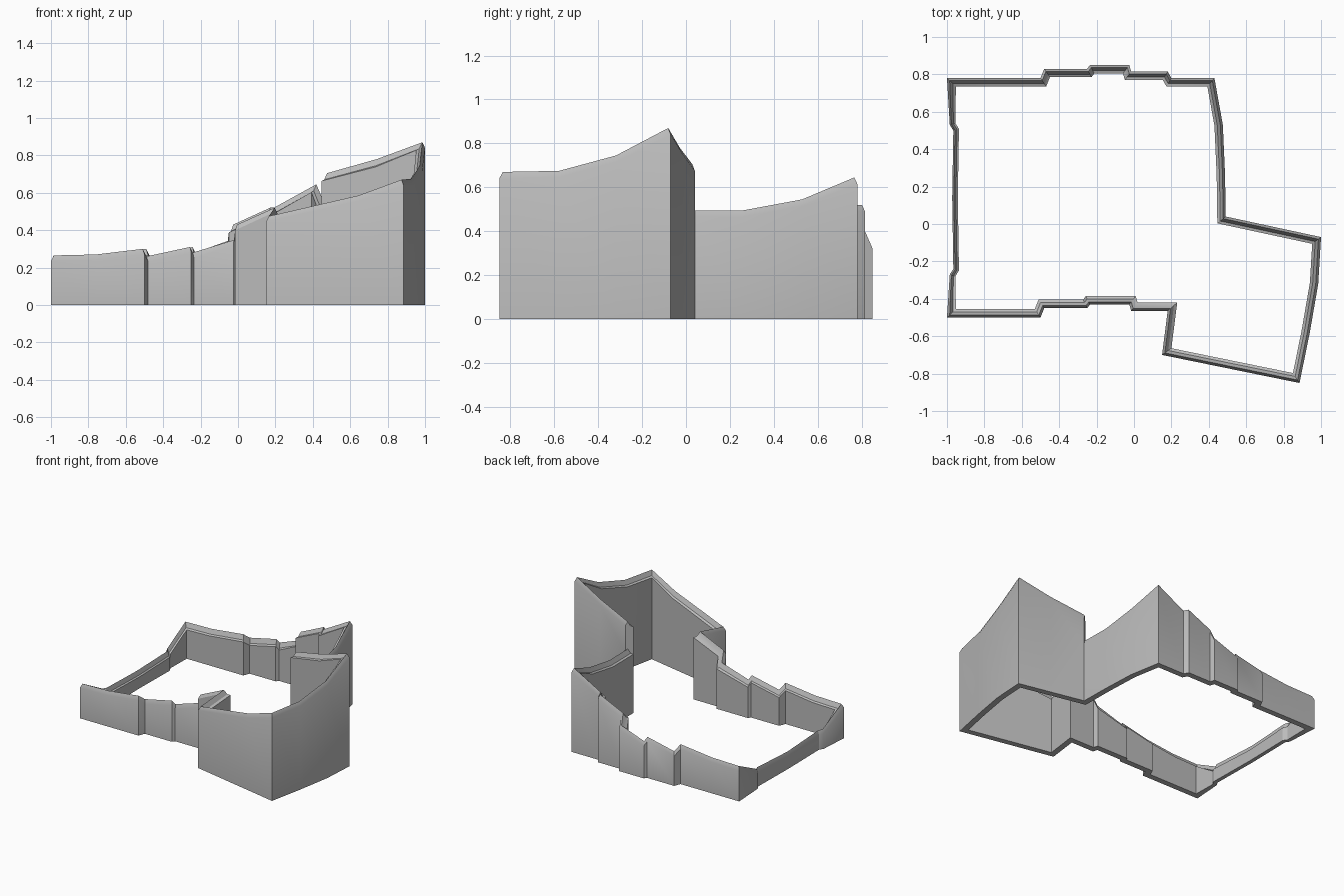
import bpy
import bmesh
from mathutils import Vector

cube = bpy.data.objects.get("Cube")
if cube:
    bpy.data.objects.remove(cube, do_unlink=True)

# One plain stone colour
stone = bpy.data.materials.new("stone grey")
stone.use_nodes = True
grey = (0.5, 0.5, 0.5, 1.0)
stone.diffuse_color = grey
stone.node_tree.nodes["Principled BSDF"].inputs["Base Color"].default_value = grey

THICKNESS = 0.045
THIN = 0.03

# Stepped wall run shared by front and back: x, sideways step, top height
stepped_run = [
    (-1, 0, .265), (-.76, 0, .27), (-.5, 0, .3),
    (-.48, .05, .26), (-.25, .05, .31),
    (-.235, .07, .28), (-.025, .07, .35),
    (-.015, .035, .43), (.18, .035, .52),
]


def shifted(run, y):
    return [(x, y + step, top) for x, step, top in run]


# Clockwise outer outline: x, y, top height
back_wall = shifted(stepped_run, .78) + [(.2, .78, .52), (.43, .78, .645)]
side_wall = [(.475, .53, .545), (.487, .26, .495), (.49, .04, .495)]
wing_wall = [
    (.49, .04, .705), (.745, -.015, .78), (1, -.07, .87),
    (.985, -.32, .745), (.94, -.58, .675), (.885, -.85, .67),
    (.64, -.8, .585), (.15, -.7, .475),
]
front_wall = shifted(stepped_run, -.5)[::-1]
low_wall = [
    (-.985, -.27, .15), (-.966, -.24, .145), (-.972, .14, .13),
    (-.966, .5, .145), (-.985, .53, .15),
]
outline = back_wall + side_wall + wing_wall + front_wall + low_wall


def inward_offset(index):
    """Mitred inward direction at an outline point, skipping stacked points."""
    here = Vector(outline[index][:2])

    def neighbour(step):
        i = index
        while True:
            i = (i + step) % len(outline)
            point = Vector(outline[i][:2])
            if (point - here).length > 1e-4:
                return point

    before = (here - neighbour(-1)).normalized()
    after = (neighbour(1) - here).normalized()
    normal_a = Vector((before.y, -before.x))
    normal_b = Vector((after.y, -after.x))
    return (normal_a + normal_b) / (1 + max(normal_a.dot(normal_b), -.5))


def wall_section(top, width):
    """Chamfered cap, sloping gutter and inner lip: depth, height."""
    return [
        (0, 0), (0, top - .03), (width * .3, top),
        (width * .66, top - .035), (width, top - .042), (width, 0),
    ]


# Perimeter wall: sweep the section round the outline
bm = bmesh.new()
rings = []
for index, (x, y, top) in enumerate(outline):
    inward = inward_offset(index)
    is_low = (x, y, top) in low_wall
    section = wall_section(top, THIN if is_low else THICKNESS)
    rings.append([
        bm.verts.new((x + inward.x * depth, y + inward.y * depth, height))
        for depth, height in section
    ])

for index, ring in enumerate(rings):
    following = rings[(index + 1) % len(rings)]
    for k in range(len(ring)):
        j = (k + 1) % len(ring)
        bm.faces.new((ring[k], ring[j], following[j], following[k]))

# Weld stacked points and clean up the step at the wing
bmesh.ops.remove_doubles(bm, verts=bm.verts, dist=1e-4)
bmesh.ops.dissolve_degenerate(bm, edges=bm.edges, dist=1e-5)
bmesh.ops.recalc_face_normals(bm, faces=bm.faces)

mesh = bpy.data.meshes.new("perimeter_wall")
bm.to_mesh(mesh)
bm.free()
mesh.materials.append(stone)
wall = bpy.data.objects.new("perimeter_wall", mesh)
bpy.context.collection.objects.link(wall)

# Soft shading on gentle bends, crisp corners elsewhere
bpy.ops.object.select_all(action="DESELECT")
wall.select_set(True)
bpy.context.view_layer.objects.active = wall
bpy.ops.object.shade_smooth_by_angle()
